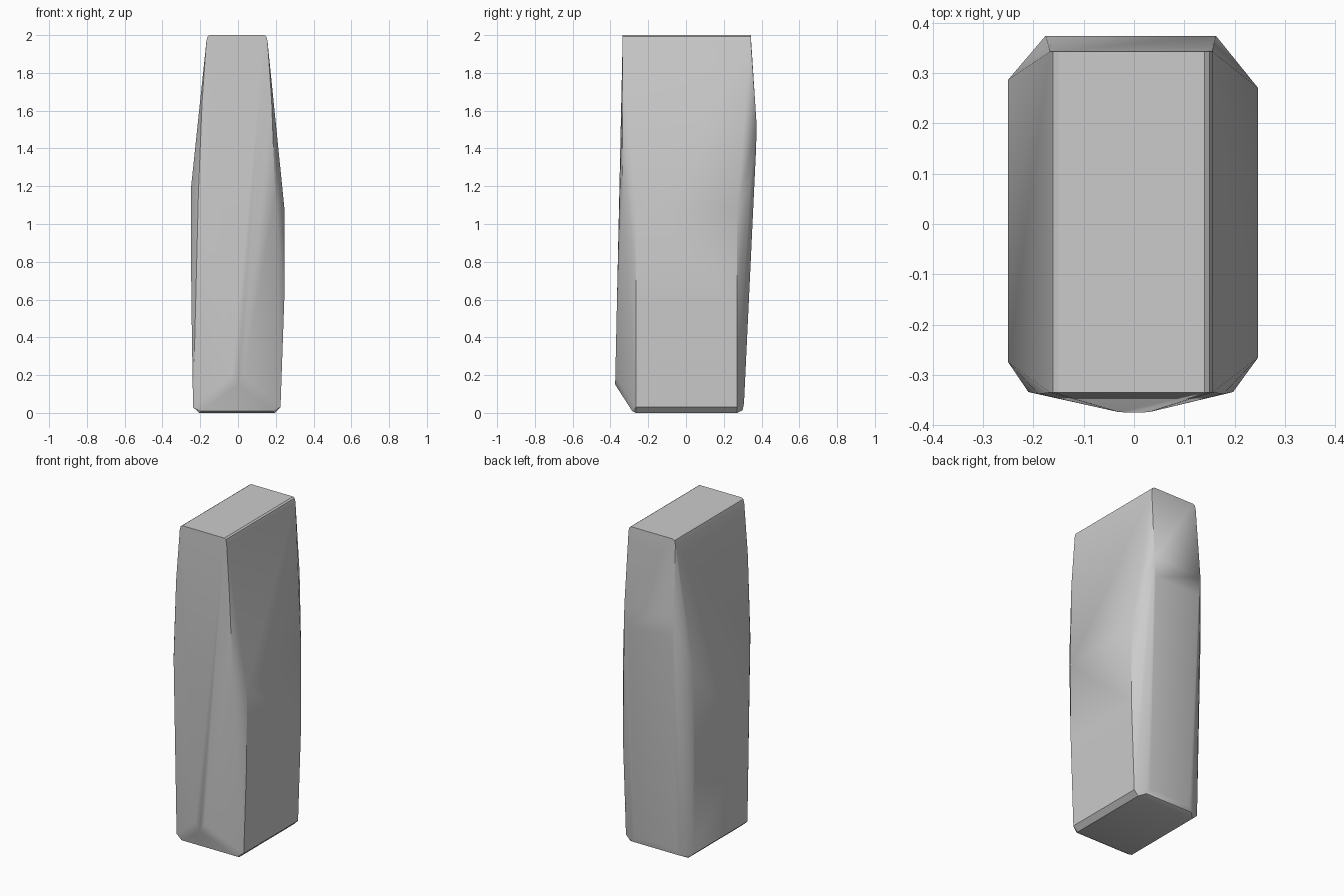
import bpy
import bmesh
import math

cube = bpy.data.objects.get("Cube")
if cube:
    bpy.data.objects.remove(cube)

stone_grey = bpy.data.materials.new("stone grey")
stone_grey.use_nodes = True
grey = (0.6, 0.6, 0.6, 1)
stone_grey.diffuse_color = grey
stone_grey.node_tree.nodes["Principled BSDF"].inputs["Base Color"].default_value = grey

# Broad side slabs: x, front y, back y, z
side_edges = [
    (-0.150, -0.335, 0.343, 2.0), (0.140, -0.335, 0.343, 2.0),
    (-0.161, -0.335, 0.343, 1.993), (0.150, -0.335, 0.343, 1.993),
    (-0.167, -0.335, 0.343, 1.97), (0.156, -0.335, 0.343, 1.97),
    (-0.25, -0.275, 0.287, 1.18), (0.247, -0.265, 0.27, 1.07),
    (-0.247, -0.265, 0.27, 0.6), (0.245, -0.265, 0.27, 0.6),
    (-0.238, -0.265, 0.27, 0.03), (0.225, -0.265, 0.27, 0.03),
    (-0.205, -0.265, 0.27, 0.0), (0.195, -0.265, 0.27, 0.0),
]
points = [(x, y, z) for x, front, back, z in side_edges for y in (front, back)]

# Narrow front: shoulders, wedge and low point
points += [(-0.19, -0.338, 1.65), (0.178, -0.338, 1.65),
           (-0.21, -0.334, 1.15), (0.197, -0.334, 1.15),
           (-0.03, -0.374, 0.2), (0.03, -0.374, 0.2), (0, -0.375, 0.15),
           (-0.19, -0.285, 0.01), (0.185, -0.285, 0.01)]

# Narrow back: bulge near the top, tapering to the foot
points += [(-0.176, 0.374, 1.52), (0.163, 0.374, 1.52),
           (-0.165, 0.371, 1.4), (0.152, 0.371, 1.4),
           (-0.20, 0.34, 1.2), (0.19, 0.34, 1.2),
           (-0.15, 0.307, 0.05), (0.14, 0.307, 0.05),
           (-0.17, 0.30, 0.015), (0.16, 0.30, 0.015)]

# Standing stone wrapped around the edges
bm = bmesh.new()
for p in points:
    bm.verts.new(p)
hull = bmesh.ops.convex_hull(bm, input=bm.verts)
loose = {v for v in hull["geom_interior"] + hull["geom_unused"]
         if isinstance(v, bmesh.types.BMVert)}
bmesh.ops.delete(bm, geom=list(loose), context="VERTS")
bmesh.ops.dissolve_limit(bm, angle_limit=math.radians(0.5),
                         verts=bm.verts, edges=bm.edges)
bmesh.ops.recalc_face_normals(bm, faces=bm.faces)
mesh = bpy.data.meshes.new("standing_stone")
bm.to_mesh(mesh)
bm.free()
mesh.materials.append(stone_grey)
stone = bpy.data.objects.new("standing_stone", mesh)
bpy.context.collection.objects.link(stone)

bpy.ops.object.select_all(action="DESELECT")
stone.select_set(True)
bpy.context.view_layer.objects.active = stone
bpy.ops.object.shade_smooth_by_angle(angle=math.radians(30))
